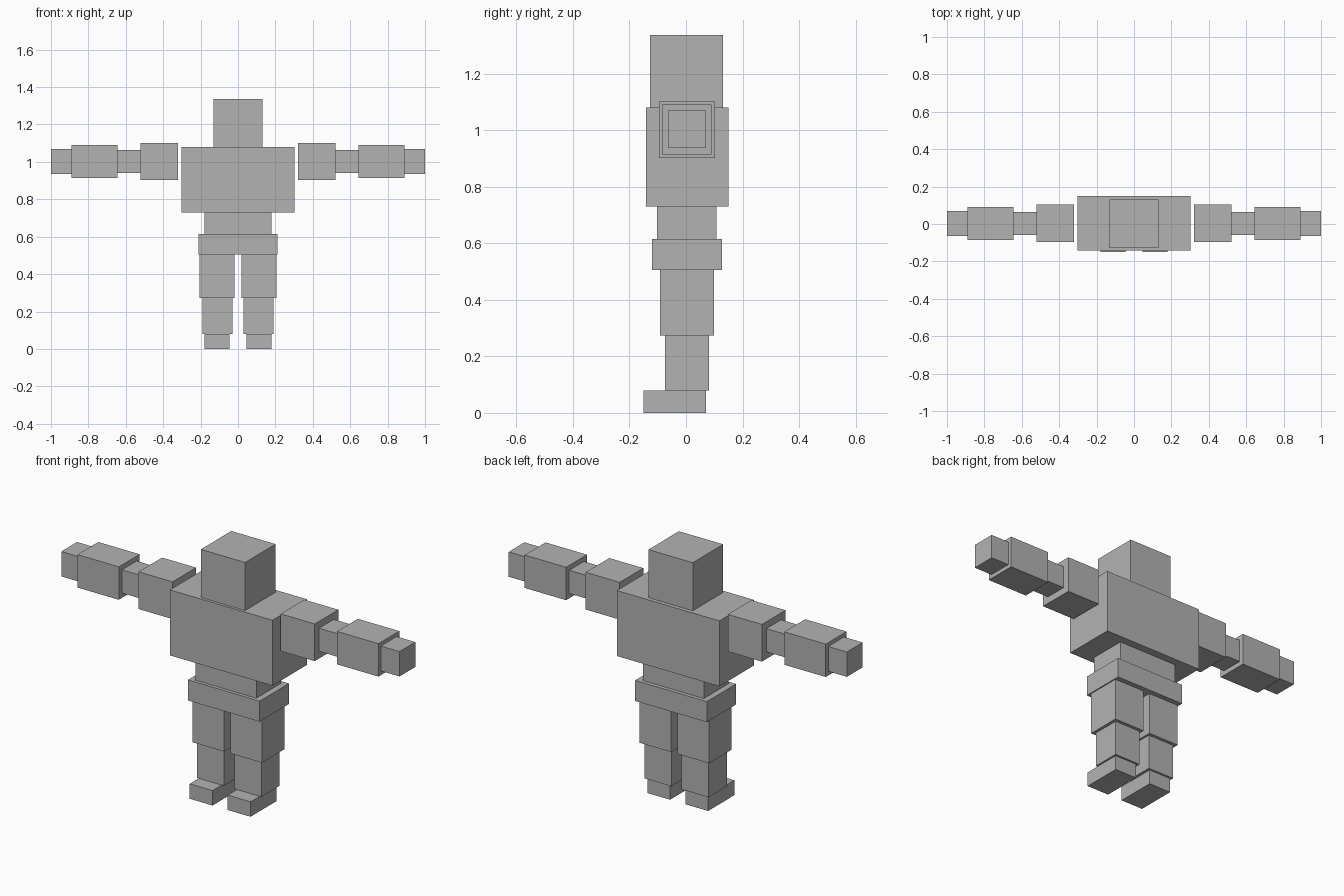
import bpy

if "Cube" in bpy.data.objects:
    bpy.data.objects.remove(bpy.data.objects["Cube"])

grey = bpy.data.materials.new("plain_grey")
grey.diffuse_color = (0.45, 0.45, 0.45, 1)
grey.use_nodes = True
grey.node_tree.nodes["Principled BSDF"].inputs["Base Color"].default_value = grey.diffuse_color


def box(name, x, y, z):
    """Box spanning the (min, max) range on each axis."""
    spans = (x, y, z)
    bpy.ops.mesh.primitive_cube_add(size=1, location=[(a + b) / 2 for a, b in spans])
    ob = bpy.context.object
    ob.name = ob.data.name = name
    ob.scale = [b - a for a, b in spans]
    bpy.ops.object.transform_apply(location=False, rotation=False, scale=True)
    ob.data.materials.append(grey)


def pair(name, x, y, z):
    """The same box on both sides of the body."""
    box("left_" + name, x, y, z)
    box("right_" + name, (-x[1], -x[0]), y, z)


# Head and trunk
box("head", (-0.131, 0.131), (-0.127, 0.130), (1.08, 1.337))
box("chest", (-0.303, 0.303), (-0.142, 0.151), (0.73, 1.08))
box("waist", (-0.18, 0.18), (-0.102, 0.107), (0.615, 0.73))
box("pelvis", (-0.212, 0.212), (-0.120, 0.127), (0.505, 0.615))

# Arms, from shoulder to hand
pair("upper_arm", (0.32, 0.521), (-0.096, 0.103), (0.902, 1.101))
pair("elbow", (0.521, 0.645), (-0.059, 0.065), (0.940, 1.064))
pair("forearm", (0.645, 0.89), (-0.085, 0.091), (0.914, 1.090))
pair("hand", (0.89, 1.0), (-0.064, 0.069), (0.936, 1.069))

# Legs, from hip to foot
pair("thigh", (0.019, 0.206), (-0.092, 0.099), (0.273, 0.505))
pair("shin", (0.03, 0.19), (-0.074, 0.081), (0.08, 0.273))
pair("foot", (0.045, 0.18), (-0.151, 0.070), (0.0, 0.08))
